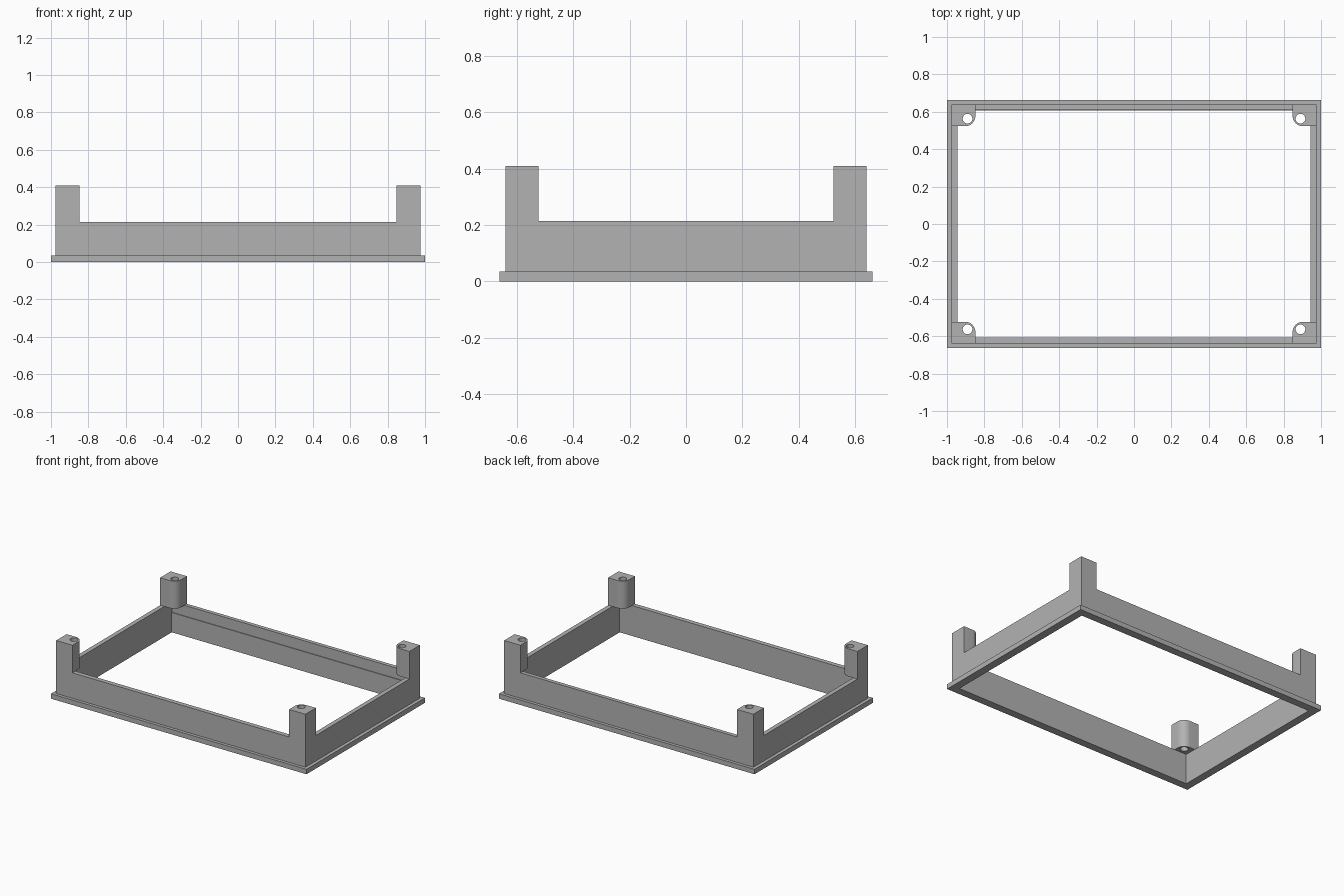
import bpy
import bmesh
import math

cube = bpy.data.objects.get("Cube")
if cube:
    bpy.data.objects.remove(cube, do_unlink=True)

grey = bpy.data.materials.new("plain grey")
grey.use_nodes = True
colour = (0.45, 0.45, 0.45, 1)
grey.diffuse_color = colour
grey.node_tree.nodes["Principled BSDF"].inputs["Base Color"].default_value = colour


def prism(name, outline, bottom, top):
    """Extrude a flat outline between two heights."""
    bm = bmesh.new()
    face = bm.faces.new([bm.verts.new((x, y, bottom)) for x, y in outline])
    extruded = bmesh.ops.extrude_face_region(bm, geom=[face])["geom"]
    verts = [v for v in extruded if isinstance(v, bmesh.types.BMVert)]
    bmesh.ops.translate(bm, verts=verts, vec=(0, 0, top - bottom))
    bmesh.ops.recalc_face_normals(bm, faces=bm.faces)
    mesh = bpy.data.meshes.new(name)
    bm.to_mesh(mesh)
    bm.free()
    mesh.materials.append(grey)
    obj = bpy.data.objects.new(name, mesh)
    bpy.context.collection.objects.link(obj)
    return obj


def rectangle(x0, x1, y0, y1):
    return [(x0, y0), (x1, y0), (x1, y1), (x0, y1)]


def arc(cx, cy, radius, start, end, steps):
    angles = [start + (end - start) * i / steps for i in range(steps + 1)]
    return [(cx + radius * math.cos(a), cy + radius * math.sin(a)) for a in angles]


def combine(target, tool, operation):
    """Apply a boolean and discard the tool."""
    tool.hide_render = True
    mod = target.modifiers.new(operation, "BOOLEAN")
    mod.operation = operation
    mod.solver = "EXACT"
    mod.object = tool
    bpy.ops.object.select_all(action="DESELECT")
    bpy.context.view_layer.objects.active = target
    target.select_set(True)
    bpy.ops.object.modifier_apply(modifier=mod.name)
    bpy.data.objects.remove(tool, do_unlink=True)


WALL_X, WALL_Y = 0.976, 0.64
INNER_X, INNER_Y = 0.944, 0.607
POST_X, POST_Y, ROUND = 0.848, 0.523, 0.055
RIM, WALL_TOP, POST_TOP = 0.035, 0.215, 0.41

# Flange and walls
frame = prism("corner_post_frame", rectangle(-1, 1, -0.662, 0.662), 0, RIM)
walls = prism("walls", rectangle(-WALL_X, WALL_X, -WALL_Y, WALL_Y), 0.01, WALL_TOP)
combine(frame, walls, "UNION")
opening = prism("opening", rectangle(-INNER_X, INNER_X, -INNER_Y, INNER_Y), -0.1, 0.3)
combine(frame, opening, "DIFFERENCE")

# Shallow step along the inside of the back wall
step = prism("back_step", rectangle(-INNER_X, INNER_X, 0.6, 0.612), 0.14, 0.3)
combine(frame, step, "DIFFERENCE")

# Corner posts, rounded on the inside and drilled through
for sx in (-1, 1):
    for sy in (-1, 1):
        outline = [(WALL_X, POST_Y), (WALL_X, WALL_Y), (POST_X, WALL_Y)]
        outline += arc(POST_X + ROUND, POST_Y + ROUND, ROUND, math.pi, 1.5 * math.pi, 10)
        post = prism("post", [(sx * x, sy * y) for x, y in outline], WALL_TOP, POST_TOP)
        combine(frame, post, "UNION")
        circle = arc(sx * 0.89, sy * 0.563, 0.026, 0, math.tau, 28)[:-1]
        combine(frame, prism("hole", circle, 0.1, 0.5), "DIFFERENCE")

bpy.ops.object.shade_smooth_by_angle(angle=math.radians(30))
